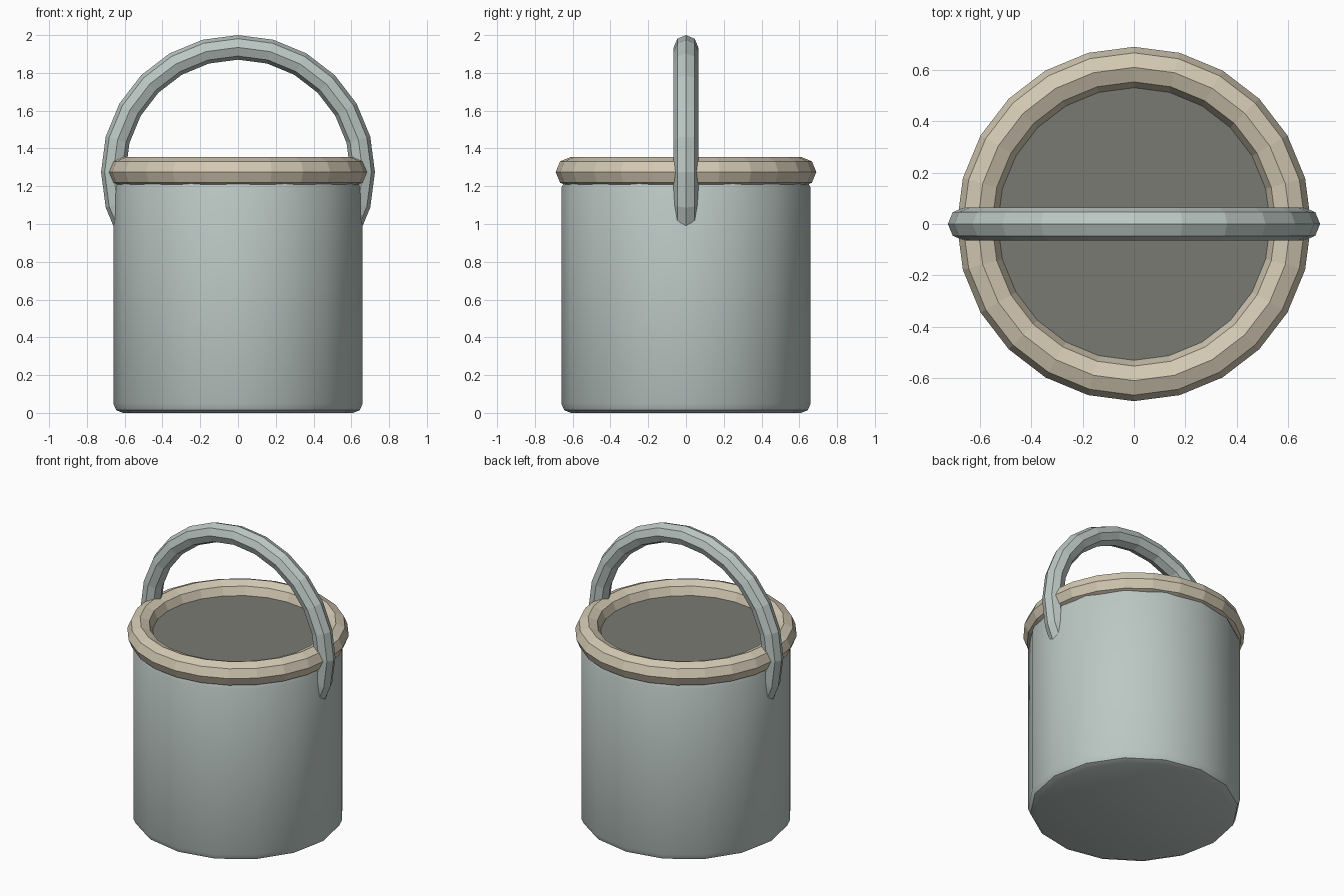
import bpy, bmesh, math
from mathutils import Matrix

cube = bpy.data.objects.get("Cube")
if cube:
    bpy.data.objects.remove(cube, do_unlink=True)


def material(name, rgb):
    mat = bpy.data.materials.new(name)
    mat.use_nodes = True
    mat.diffuse_color = (*rgb, 1)
    mat.node_tree.nodes["Principled BSDF"].inputs["Base Color"].default_value = (*rgb, 1)
    return mat


def add_object(name, bm, mat):
    bmesh.ops.recalc_face_normals(bm, faces=bm.faces)
    mesh = bpy.data.meshes.new(name)
    bm.to_mesh(mesh)
    bm.free()
    mesh.materials.append(mat)
    obj = bpy.data.objects.new(name, mesh)
    bpy.context.collection.objects.link(obj)
    return obj


def cylinder(name, radius, bottom, top, sides, mat):
    bm = bmesh.new()
    bmesh.ops.create_cone(bm, cap_ends=True, segments=sides, radius1=radius,
                          radius2=radius, depth=top - bottom,
                          matrix=Matrix.Translation((0, 0, (bottom + top) / 2)))
    # put a corner on each main axis
    bmesh.ops.rotate(bm, verts=bm.verts, cent=(0, 0, 0),
                     matrix=Matrix.Rotation(math.tau / 4, 3, "Z"))
    return add_object(name, bm, mat)


def ring(name, major, minor, height, upright, mat, steps=24, sides=8):
    """Flat-shaded ring, lying level or standing upright in the x-z plane."""
    bm = bmesh.new()
    loops = []
    for i in range(steps):
        a = math.tau * i / steps
        loop = []
        for j in range(sides):
            b = math.tau * j / sides
            r, side = major + minor * math.cos(b), minor * math.sin(b)
            u, v = r * math.cos(a), r * math.sin(a)
            loop.append(bm.verts.new((u, side, v + height) if upright else (u, v, side + height)))
        loops.append(loop)
    for i in range(steps):
        here, there = loops[i], loops[(i + 1) % steps]
        for j in range(sides):
            k = (j + 1) % sides
            bm.faces.new((here[j], there[j], there[k], here[k]))
    return add_object(name, bm, mat)


metal = material("pale grey green", (0.50, 0.575, 0.55))
cream = material("cream", (0.65, 0.58, 0.45))
dark = material("dark grey", (0.185, 0.193, 0.165))

# Bucket body with softened edges
body = cylinder("bucket_body", 0.66, 0, 1.24, 16, metal)
bevel = body.modifiers.new("soft_edges", "BEVEL")
bevel.width = 0.05
bevel.segments = 2
bevel.limit_method = "ANGLE"
bevel.angle_limit = math.radians(40)
bpy.context.view_layer.objects.active = body
body.select_set(True)
bpy.ops.object.modifier_apply(modifier="soft_edges")
bpy.ops.object.shade_smooth_by_angle(angle=math.radians(35))

# Filling, rim and handle (the lower half of the handle is inside the body)
cylinder("filling", 0.54, 1.2, 1.277, 24, dark)
ring("rim", 0.61, 0.08, 1.275, False, cream)
ring("handle", 0.66, 0.065, 1.275, True, metal)
